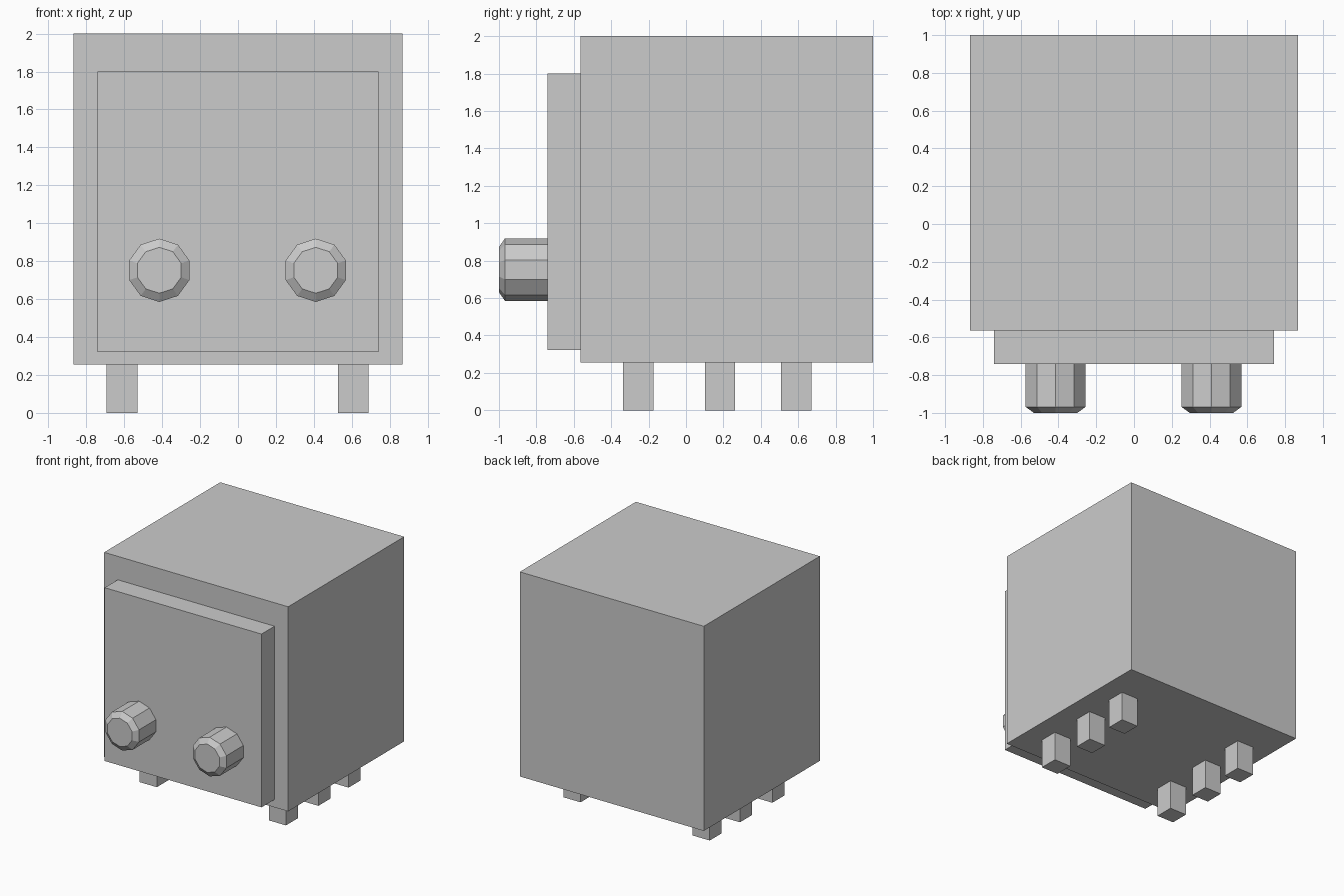
import bpy
import bmesh
from math import sin, cos, tau

if "Cube" in bpy.data.objects:
    bpy.data.objects.remove(bpy.data.objects["Cube"])


def new_object(name, bm):
    bmesh.ops.recalc_face_normals(bm, faces=bm.faces)
    mesh = bpy.data.meshes.new(name)
    bm.to_mesh(mesh)
    bm.free()
    obj = bpy.data.objects.new(name, mesh)
    bpy.context.collection.objects.link(obj)
    return obj


def box(name, x, y, z):
    """Box from (min, max) ranges on each axis."""
    bm = bmesh.new()
    bmesh.ops.create_cube(bm, size=1)
    for v in bm.verts:
        v.co = [(lo + hi) / 2 + c * (hi - lo) for c, (lo, hi) in zip(v.co, (x, y, z))]
    return new_object(name, bm)


def knob(name, x, z, profile, sides=10):
    """Faceted knob along y; profile holds (y, radius) rings."""
    bm = bmesh.new()
    rings = [[bm.verts.new((x + r * sin(tau * i / sides), y, z + r * cos(tau * i / sides)))
              for i in range(sides)] for y, r in profile]
    for a, b in zip(rings, rings[1:]):
        for i in range(sides):
            j = (i + 1) % sides
            bm.faces.new((a[i], a[j], b[j], b[i]))
    bm.faces.new(rings[0])
    bm.faces.new(rings[-1])
    return new_object(name, bm)


# Main cabinet and raised front panel
box("cabinet", (-0.868, 0.868), (-0.564, 1.0), (0.255, 2.0))
box("front_panel", (-0.74, 0.74), (-0.74, -0.564), (0.322, 1.8))

# Two ten-sided knobs with a bevelled front rim
for side, x in (("left", -0.415), ("right", 0.41)):
    knob(f"{side}_knob", x, 0.752, [(-0.74, 0.167), (-0.968, 0.167), (-1.0, 0.121)])

# Two rows of three square feet
FOOT = 0.081
for side, x in (("left", -0.612), ("right", 0.607)):
    for row, y in (("front", -0.255), ("middle", 0.182), ("back", 0.589)):
        box(f"{side}_{row}_foot", (x - FOOT, x + FOOT), (y - FOOT, y + FOOT), (0.0, 0.255))
